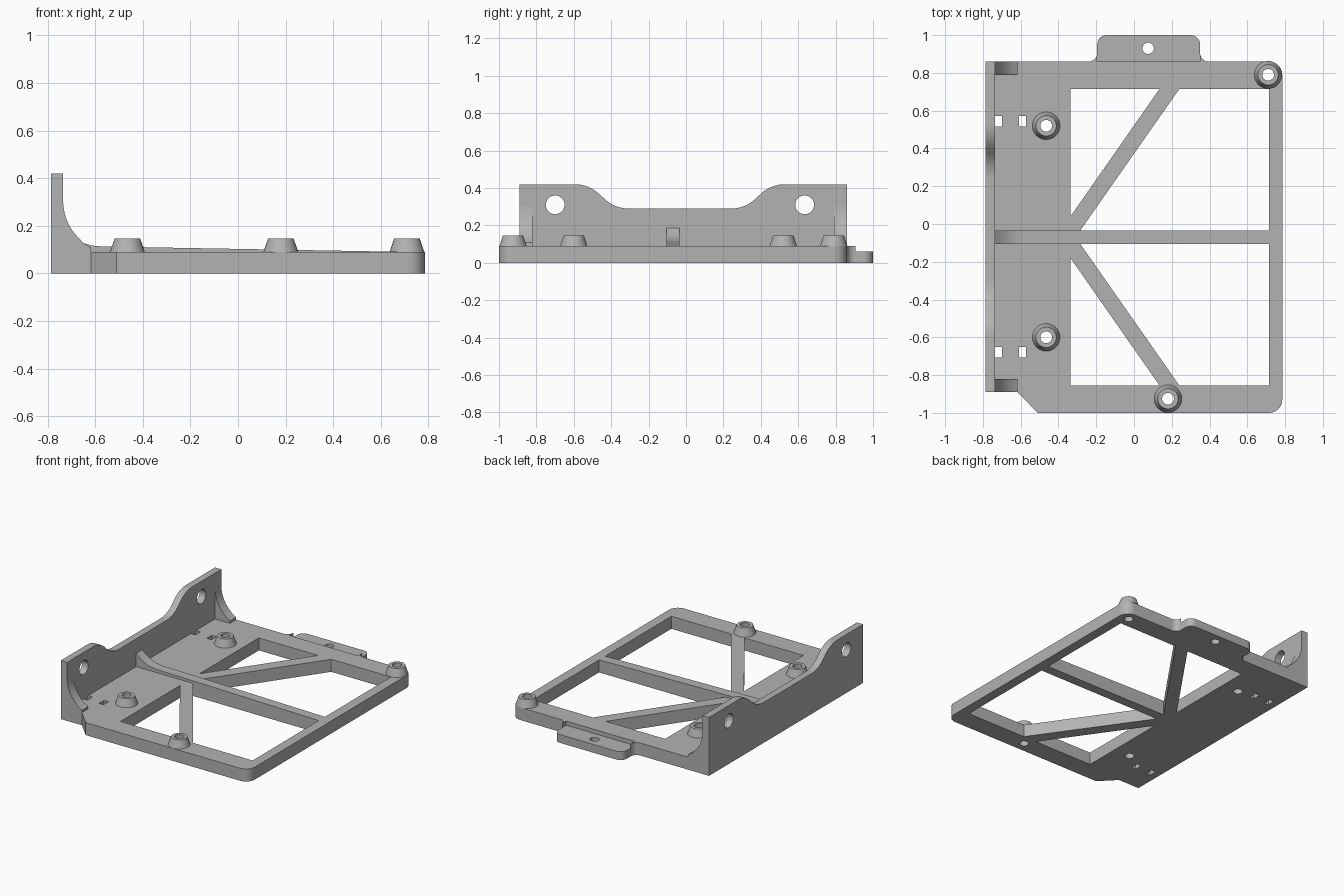
import bpy, bmesh, math
from mathutils import Matrix, Vector

cube = bpy.data.objects.get("Cube")
if cube:
    bpy.data.objects.remove(cube)

grey = bpy.data.materials.new("plain grey")
grey.use_nodes = True
COLOR = (0.45, 0.45, 0.45, 1)
grey.diffuse_color = COLOR
grey.node_tree.nodes["Principled BSDF"].inputs["Base Color"].default_value = COLOR

T = 0.09            # plate thickness
WALL_X = -0.735     # inner face of the upright wall
HOLE_R = 0.031
BOSSES = [(-0.465, 0.52), (-0.465, -0.6), (0.71, 0.79), (0.18, -0.925)]


def rounded(corners, steps=10):
    """Polygon from (x, y) or (x, y, radius) corners."""
    out = []
    for i, c in enumerate(corners):
        p = Vector(c[:2])
        if len(c) == 2:
            out.append(p)
            continue
        a = (Vector(corners[i - 1][:2]) - p).normalized()
        b = (Vector(corners[(i + 1) % len(corners)][:2]) - p).normalized()
        half = a.angle(b) / 2
        centre = p + (a + b).normalized() * c[2] / math.sin(half)
        start = p + a * c[2] / math.tan(half) - centre
        end = p + b * c[2] / math.tan(half) - centre
        sweep = start.angle(end)
        for k in range(steps + 1):
            t = k / steps
            out.append(centre + (start * math.sin((1 - t) * sweep)
                                 + end * math.sin(t * sweep)) / math.sin(sweep))
    return out


def circle(x, y, r, n=32):
    return [(x + r * math.cos(2 * math.pi * k / n),
             y + r * math.sin(2 * math.pi * k / n)) for k in range(n)]


def box(x0, x1, y0, y1):
    return [(x0, y0), (x1, y0), (x1, y1), (x0, y1)]


def finish(obj):
    obj.data.materials.clear()
    obj.data.materials.append(grey)
    bpy.ops.object.select_all(action='DESELECT')
    obj.select_set(True)
    bpy.context.view_layer.objects.active = obj
    bpy.ops.object.shade_smooth_by_angle(angle=math.radians(30))


def prism(name, loops, start, end, plane="XY"):
    """Extrude an outline (first loop) with holes (other loops)."""
    curve = bpy.data.curves.new(name, 'CURVE')
    curve.dimensions = '2D'
    curve.fill_mode = 'BOTH'
    curve.extrude = (end - start) / 2
    for loop in loops:
        s = curve.splines.new('POLY')
        s.points.add(len(loop) - 1)
        for pt, co in zip(s.points, loop):
            pt.co = (co[0], co[1], 0, 1)
        s.use_cyclic_u = True
    tmp = bpy.data.objects.new(name + "_curve", curve)
    bpy.context.collection.objects.link(tmp)
    bpy.context.view_layer.update()
    mesh = bpy.data.meshes.new_from_object(tmp.evaluated_get(
        bpy.context.evaluated_depsgraph_get()))
    bpy.data.objects.remove(tmp)
    mesh.transform(Matrix.Translation((0, 0, (start + end) / 2)))
    if plane == "YZ":
        mesh.transform(Matrix(((0, 0, 1, 0), (1, 0, 0, 0), (0, 1, 0, 0), (0, 0, 0, 1))))
    elif plane == "XZ":
        mesh.transform(Matrix(((1, 0, 0, 0), (0, 0, 1, 0), (0, 1, 0, 0), (0, 0, 0, 1))))
    bm = bmesh.new()
    bm.from_mesh(mesh)
    bmesh.ops.remove_doubles(bm, verts=bm.verts, dist=0.0002)
    bmesh.ops.recalc_face_normals(bm, faces=bm.faces)
    bm.to_mesh(mesh)
    bm.free()
    mesh.name = name
    obj = bpy.data.objects.new(name, mesh)
    bpy.context.collection.objects.link(obj)
    finish(obj)
    return obj


# Base plate with braced windows, screw holes and strap slots
outline = rounded([
    (-0.785, -0.89), (-0.617, -0.89), (-0.51, -1), (0.785, -1, 0.07),
    (0.785, 0.86, 0.07), (0.35, 0.86, 0.045), (0.35, 0.906), (0.35, 0.86),
    (-0.195, 0.86), (-0.195, 0.906), (-0.195, 0.86, 0.045), (-0.785, 0.86)])
windows = []
for side, rib_edge, far in ((1, -0.035, 0.715), (-1, -0.105, -0.855)):
    windows.append([(-0.335, rib_edge + side * 0.077), (0.135, far), (-0.335, far)])
    windows.append([(-0.285, rib_edge), (0.715, rib_edge), (0.715, far), (0.24, far)])
slots = [box(x, x + 0.036, y, y + 0.058)
         for x in (-0.735, -0.609) for y in (0.515, -0.708)]
holes = [circle(x, y, HOLE_R) for x, y in BOSSES]
prism("base_plate", [outline] + windows + slots + holes, 0, T)

# Thin mounting tab at the back
tab = rounded([(-0.195, 0.86), (0.35, 0.86), (0.35, 1, 0.05), (-0.195, 1, 0.05)])
prism("rear_tab", [tab, circle(0.075, 0.93, 0.03)], 0, 0.06)

# Upright wall with a dipped top edge
MID = -0.0325
wall = rounded([
    (-0.89, T), (0.86, T), (0.86, 0.42), (MID + 0.4875, 0.42, 0.19),
    (MID + 0.3475, 0.29, 0.19), (MID - 0.3475, 0.29, 0.19),
    (MID - 0.4875, 0.42, 0.19), (-0.89, 0.42)])
prism("side_wall", [wall] + [circle(MID + s * 0.667, 0.31, 0.05) for s in (-1, 1)],
      -0.785, WALL_X, "YZ")

# Curved gussets at both ends of the wall
gusset = [(WALL_X, T), (WALL_X, 0.3), (-0.732, 0.27), (-0.725, 0.238), (-0.713, 0.208),
          (-0.697, 0.181), (-0.675, 0.154), (-0.65, 0.128), (-0.617, 0.108), (-0.617, T)]
prism("front_gusset", [gusset], -0.89, -0.82, "XZ")
prism("rear_gusset", [gusset], 0.79, 0.86, "XZ")

# Tapered rib along the middle brace
rib = [(WALL_X, T), (WALL_X, 0.185), (-0.71, 0.163), (-0.68, 0.142), (-0.65, 0.127),
       (-0.615, 0.117), (-0.57, 0.113), (0.72, T)]
prism("centre_rib", [rib], -0.105, -0.035, "XZ")

# Conical screw bosses
for i, (x, y) in enumerate(BOSSES):
    bm = bmesh.new()
    rings = []
    for r, z in ((HOLE_R, T), (0.073, T), (0.054, 0.146), (HOLE_R, 0.146)):
        rings.append([bm.verts.new((px, py, z)) for px, py in circle(x, y, r)])
    for a, b in zip(rings, rings[1:] + rings[:1]):
        for k in range(len(a)):
            n = (k + 1) % len(a)
            bm.faces.new((a[k], a[n], b[n], b[k]))
    bmesh.ops.recalc_face_normals(bm, faces=bm.faces)
    mesh = bpy.data.meshes.new("screw_boss")
    bm.to_mesh(mesh)
    bm.free()
    boss = bpy.data.objects.new(f"screw_boss_{i + 1}", mesh)
    bpy.context.collection.objects.link(boss)
    finish(boss)
